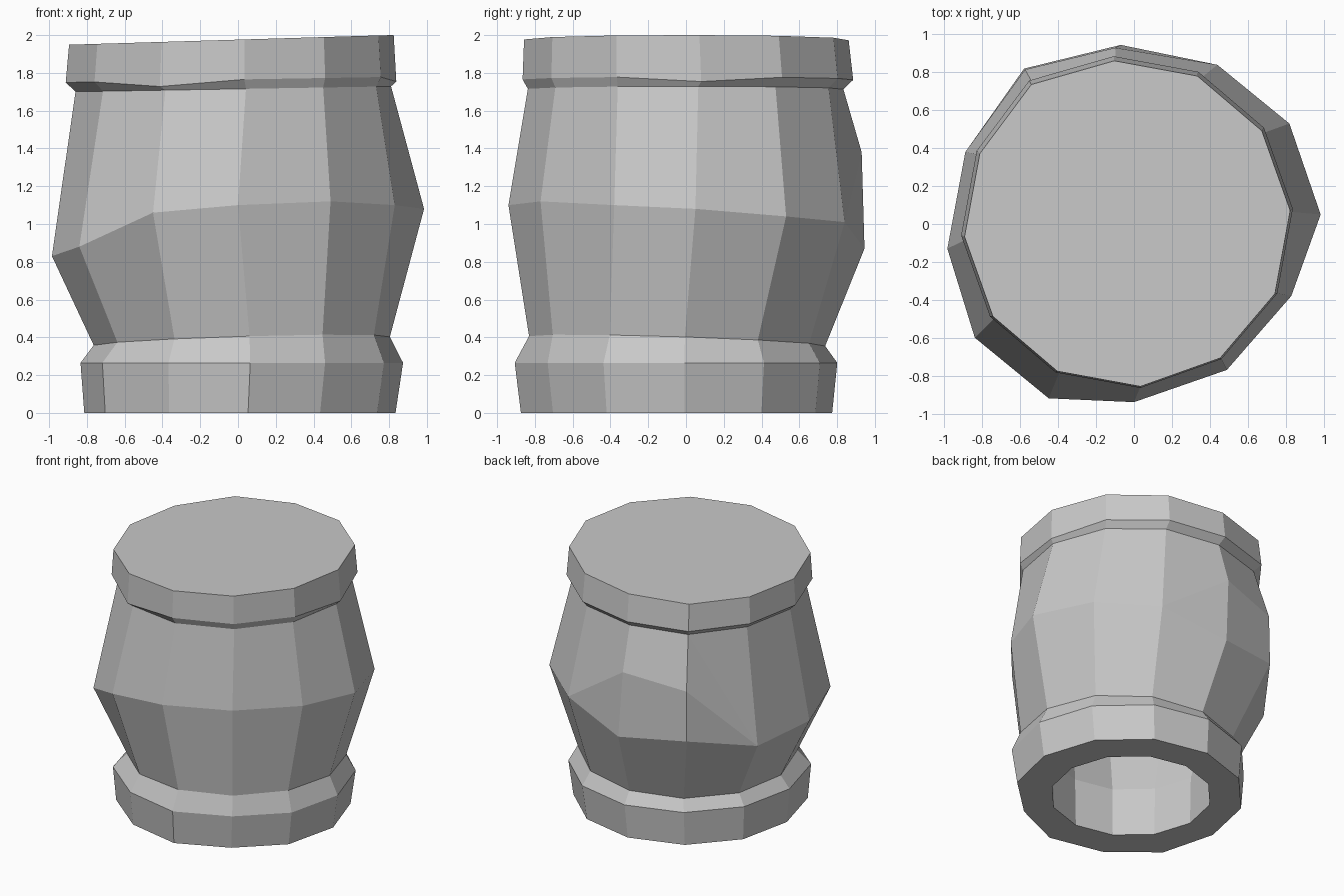
import bpy, bmesh, math

if "Cube" in bpy.data.objects:
    bpy.data.objects.remove(bpy.data.objects["Cube"])

N = 12
stone = bpy.data.materials.new("warm_grey")
stone.diffuse_color = (0.58, 0.58, 0.58, 1)
stone.use_nodes = True
stone.node_tree.nodes["Principled BSDF"].inputs["Base Color"].default_value = stone.diffuse_color


def ring(cx, cy, r, z, sx=0.0, sy=0.0, start=3.0, dents={}, dips={}):
    """Twelve-sided ring whose height tilts by sx and sy, with a few dents and dips."""
    pts = []
    for i in range(N):
        a = math.radians(start + 30 * i)
        ri = r + dents.get(i, 0)
        x, y = cx + ri * math.cos(a), cy + ri * math.sin(a)
        pts.append((x, y, min(2.0, z + sx * x + sy * y + dips.get(i, 0))))
    return pts


def inset(pts, d):
    """Copy of a ring moved inward by d."""
    out = []
    for x, y, z in pts:
        k = 1 - d / math.hypot(x, y)
        out.append((x * k, y * k, z))
    return out


# Hand-shaped belly, counter-clockwise from the right side
belly = [(.985, .05, 1.08), (.82, .53, 1.04), (.44, .84, 1.01), (-.07, .945, .87),
         (-.58, .82, .92), (-.89, .38, .80), (-.985, -.13, .83), (-.84, -.60, .88),
         (-.45, -.92, 1.06), (0, -.94, 1.10), (.49, -.77, 1.12), (.83, -.38, 1.10)]

# Foot, waist, collar and lid rings
wear = {7: .025, 10: -.045, 11: -.01}
bump = {4: .03}
foot = ring(.01, -.05, .825, 0, dents=wear)
shoulder = ring(.02, -.053, .855, .265, dents=wear)
waist = ring(.02, -.047, .785, .378, .03, -.032)
collar = ring(-.025, -.002, .838, 1.715, .017, start=4.6, dents=bump)
lid_low = ring(-.037, .01, .878, 1.765, .017, start=4.6, dents=bump, dips={0: -.025, 8: -.03})
lid_top = ring(-.035, .002, .862, 1.976, .03, start=4.6, dents=bump)

# Outer skin, and a cavity with a straight mouth that follows the belly
outer = [foot, shoulder, waist, belly, collar, lid_low, lid_top]
inner = [ring(-.005, -.04, .577, 0), ring(-.005, -.04, .585, .38),
         inset(belly, .25), inset(collar, .25)]

# Closed shell: hollow inside, up the outer wall, capped by the lid
bm = bmesh.new()
loops = [[bm.verts.new(p) for p in r] for r in inner[::-1] + outer]
bm.faces.new(loops[0])
belly_i = len(inner) + 3
for k, (a, b) in enumerate(zip(loops, loops[1:])):
    # Two extra points for the bulge high on the back
    high = k == belly_i
    if high:
        p = bm.verts.new((-.10, .93, 1.38))
        q = bm.verts.new((-.575, .815, 1.31))
    for i in range(N):
        j = (i + 1) % N
        if high and i == 2:
            bm.faces.new((a[2], a[3], p))
            bm.faces.new((a[2], p, b[3], b[2]))
        elif high and i == 3:
            bm.faces.new((a[3], a[4], q))
            bm.faces.new((a[3], q, p))
            bm.faces.new((p, q, b[4], b[3]))
        elif high and i == 4:
            bm.faces.new((a[4], a[5], q))
            bm.faces.new((q, a[5], b[4]))
            bm.faces.new((a[5], b[5], b[4]))
        else:
            bm.faces.new((a[i], a[j], b[j], b[i]))
bm.faces.new(loops[-1])
bmesh.ops.recalc_face_normals(bm, faces=bm.faces)

mesh = bpy.data.meshes.new("barrel")
bm.to_mesh(mesh)
bm.free()
mesh.materials.append(stone)
barrel = bpy.data.objects.new("barrel", mesh)
bpy.context.collection.objects.link(barrel)
